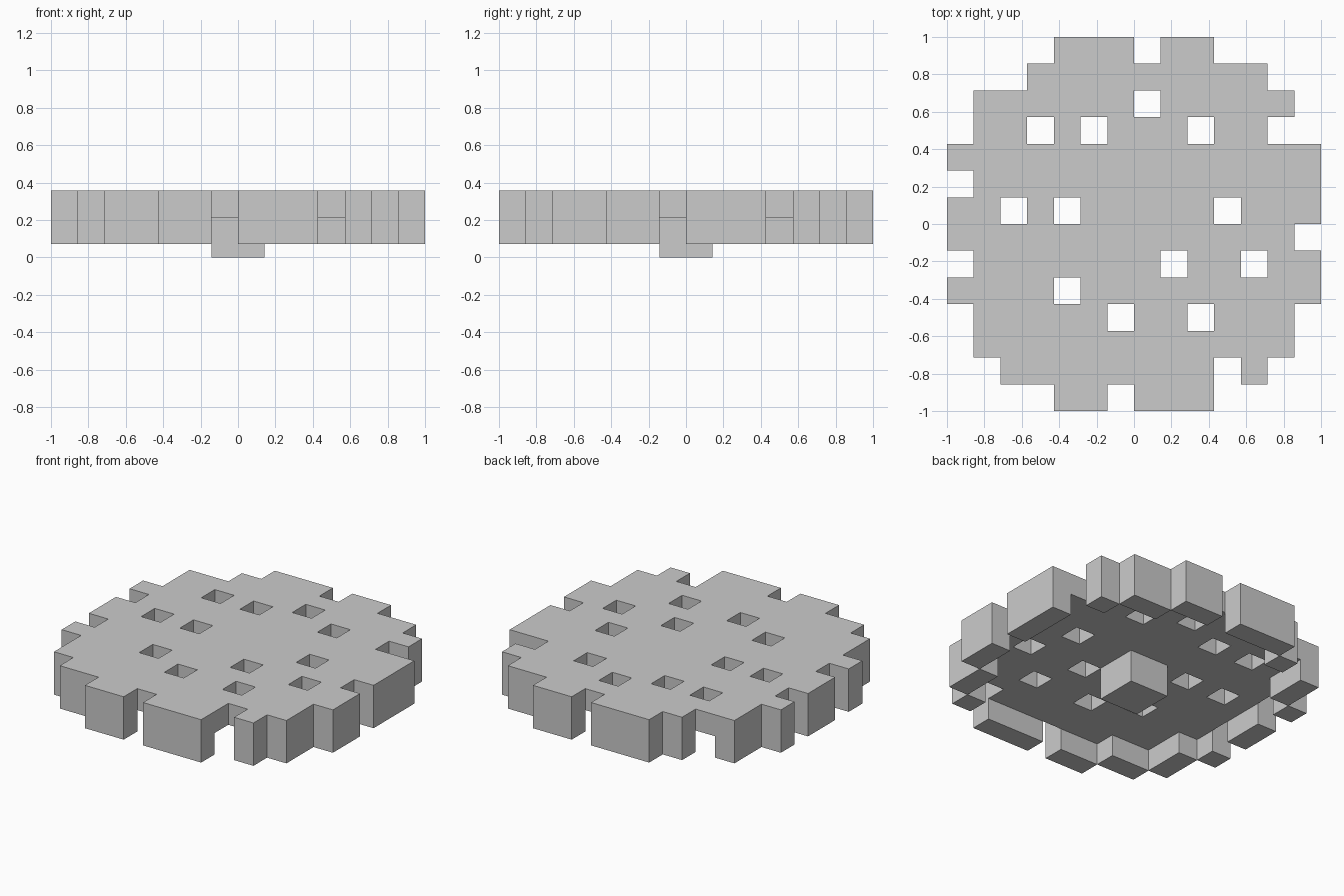
import bpy, bmesh, math
from mathutils import Vector

if "Cube" in bpy.data.objects:
    bpy.data.objects.remove(bpy.data.objects["Cube"])

N = 14
C = 2 / N                                  # cell size
Z = [0, C / 2, C * 1.5, C * 2.5]           # layer heights

# Blocky round outline: first filled column for each row, mirrored
inset = [4, 2, 1, 1, 0, 0, 0]
inset += inset[::-1]
disc = {(i, j) for j in range(N) for i in range(inset[j], N - inset[j])}
sides = [(1, 0, 0), (-1, 0, 0), (0, 1, 0), (0, -1, 0), (0, 0, 1), (0, 0, -1)]
edge = {(i, j) for i, j in disc
        if any((i + a, j + b) not in disc for a, b, c in sides)}

# Missing rim blocks and square holes (column, row)
gaps = {(7, 13), (2, 12), (12, 10), (0, 8), (13, 6), (0, 5), (10, 1), (6, 0)}
holes = {(7, 11), (3, 10), (5, 10), (9, 10), (2, 7), (4, 7), (10, 7),
         (8, 5), (11, 5), (4, 4), (6, 3), (9, 3)}

plate = {(i, j, 2) for i, j in disc - edge - holes}
rim = {(i, j, k) for i, j in edge - gaps for k in (1, 2)}
stem = {(i, j, k) for i in (6, 7) for j in (6, 7) for k in (0, 1)}
solid = plate | rim | stem


def build(name, cells):
    """Make the exposed block faces of one part and merge flat areas."""
    bm = bmesh.new()
    for cell in cells:
        for d in sides:
            if tuple(p + q for p, q in zip(cell, d)) in solid:
                continue
            axis = next(a for a in range(3) if d[a])
            u, v = (axis + 1) % 3, (axis + 2) % 3
            corners = []
            for s, t in ((0, 0), (1, 0), (1, 1), (0, 1)):
                p = list(cell)
                p[axis] += d[axis] > 0
                p[u] += s
                p[v] += t
                corners.append(Vector((p[0] * C - 1, p[1] * C - 1, Z[p[2]])))
            if d[axis] < 0:
                corners.reverse()
            bm.faces.new([bm.verts.new(c) for c in corners])
    bmesh.ops.remove_doubles(bm, verts=bm.verts, dist=1e-4)
    bmesh.ops.dissolve_limit(bm, angle_limit=math.radians(1),
                             verts=bm.verts, edges=bm.edges)
    mesh = bpy.data.meshes.new(name)
    bm.to_mesh(mesh)
    bm.free()
    bpy.context.collection.objects.link(bpy.data.objects.new(name, mesh))


build("pierced_plate", plate)
build("notched_rim", rim)
build("centre_stem", stem)
